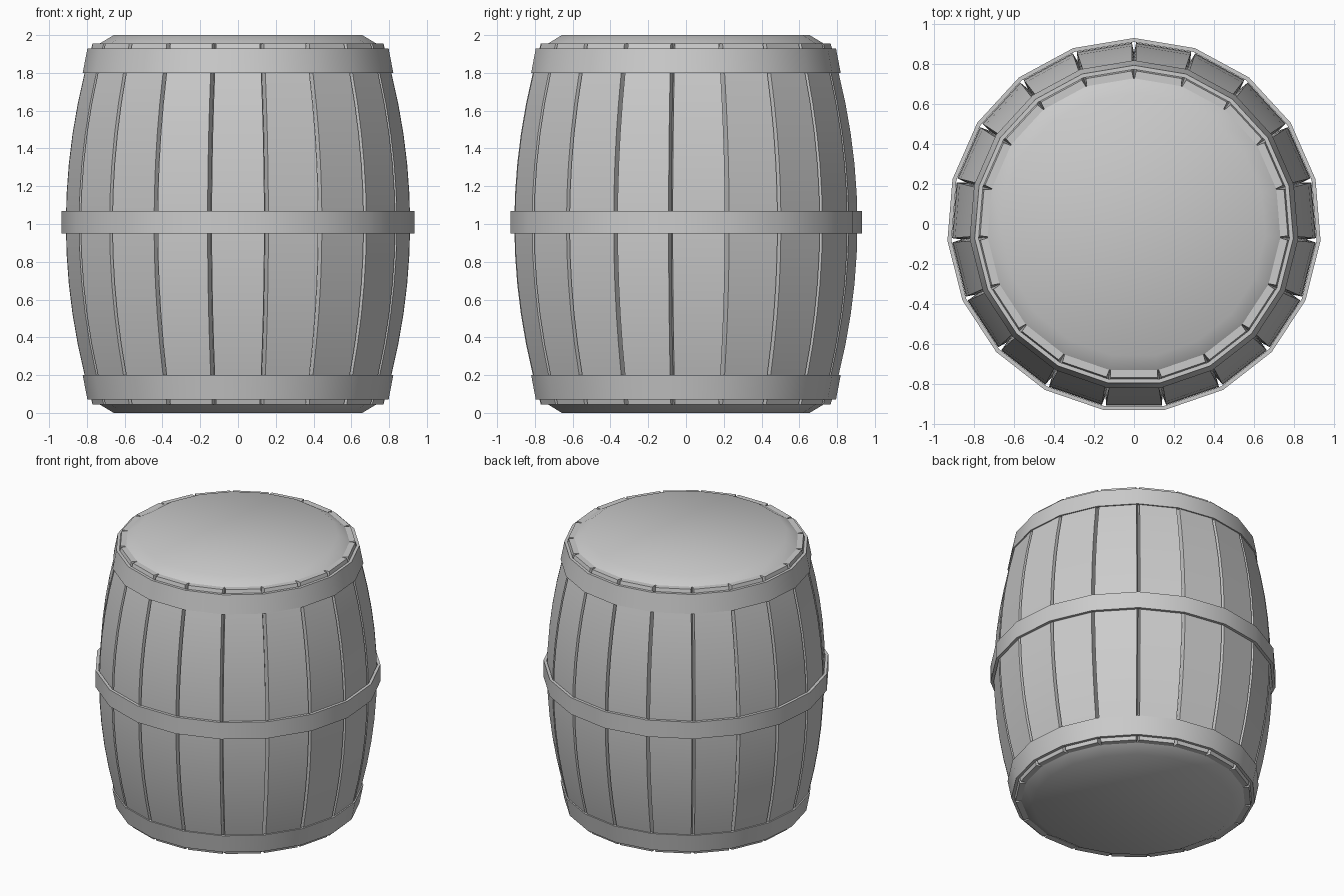
import bpy
import bmesh
import math

SIDES = 19                      # one side per stave
STEP = 2 * math.pi / SIDES
SHIFT_Y = -0.006                # an odd polygon sits slightly off centre

cube = bpy.data.objects.get("Cube")
if cube:
    bpy.data.objects.remove(cube, do_unlink=True)

grey = bpy.data.materials.new("light grey")
grey.use_nodes = True
grey.diffuse_color = (0.6, 0.6, 0.6, 1)
grey.node_tree.nodes["Principled BSDF"].inputs["Base Color"].default_value = (0.6, 0.6, 0.6, 1)


def finish(bm, name, angle=40):
    """Turn a bmesh into a smooth-shaded object with sharp corners."""
    bmesh.ops.recalc_face_normals(bm, faces=bm.faces[:])
    mesh = bpy.data.meshes.new(name)
    bm.to_mesh(mesh)
    bm.free()
    mesh.materials.append(grey)
    obj = bpy.data.objects.new(name, mesh)
    obj.location.y = SHIFT_Y
    bpy.context.collection.objects.link(obj)
    bpy.ops.object.select_all(action='DESELECT')
    obj.select_set(True)
    bpy.context.view_layer.objects.active = obj
    bpy.ops.object.shade_smooth_by_angle(angle=math.radians(angle))
    return obj


def lathe(name, profile, closed):
    """Spin (radius, z) points; open profiles get flat caps at both ends."""
    bm = bmesh.new()
    rings = []
    for r, z in profile:
        angles = [math.pi / 2 + i * STEP for i in range(SIDES)]
        rings.append([bm.verts.new((r * math.cos(a), r * math.sin(a), z)) for a in angles])
    pairs = list(zip(rings, rings[1:]))
    if closed:
        pairs.append((rings[-1], rings[0]))
    else:
        bm.faces.new(rings[0])
        bm.faces.new(rings[-1])
    for low, high in pairs:
        for i in range(SIDES):
            j = (i + 1) % SIDES
            bm.faces.new((low[i], low[j], high[j], high[i]))
    return finish(bm, name)


def make_stave(index):
    """Bowed plank with a wedge section, so the joints open outwards."""
    bm = bmesh.new()
    a = math.pi / 2 + (index + 0.5) * STEP
    slope = math.tan(STEP / 2)
    rings = []
    rows = 12
    for k in range(rows + 1):
        t = 2 * k / rows - 1
        outer = 0.903 - 0.14 * t * t
        inner = outer - 0.05
        wide, narrow = inner * slope, outer * slope - 0.011
        section = [(inner, -wide), (outer, -narrow), (outer, narrow), (inner, wide)]
        rings.append([bm.verts.new((d * math.cos(a) - w * math.sin(a),
                                    d * math.sin(a) + w * math.cos(a),
                                    1 + 0.955 * t)) for d, w in section])
    for low, high in zip(rings, rings[1:]):
        for i in range(4):
            j = (i + 1) % 4
            bm.faces.new((low[i], low[j], high[j], high[i]))
    bm.faces.new(rings[0])
    bm.faces.new(rings[-1])
    return finish(bm, f"stave_{index + 1}")


def make_hoop(name, r_low, z_low, r_high, z_high, thick=0.02):
    lathe(name, [(r_low, z_low), (r_high, z_high),
                 (r_high - thick, z_high), (r_low - thick, z_low)], True)


# Staves
for n in range(SIDES):
    make_stave(n)

# Hoops
make_hoop("bottom_hoop", 0.80, 0.07, 0.825, 0.2)
make_hoop("middle_hoop", 0.937, 0.95, 0.937, 1.07)
make_hoop("top_hoop", 0.825, 1.8, 0.80, 1.93)

# Lids with a sloped rim
lathe("top_lid", [(0.735, 1.9), (0.735, 1.955), (0.66, 2.0)], False)
lathe("bottom_lid", [(0.66, 0.0), (0.735, 0.045), (0.735, 0.1)], False)
